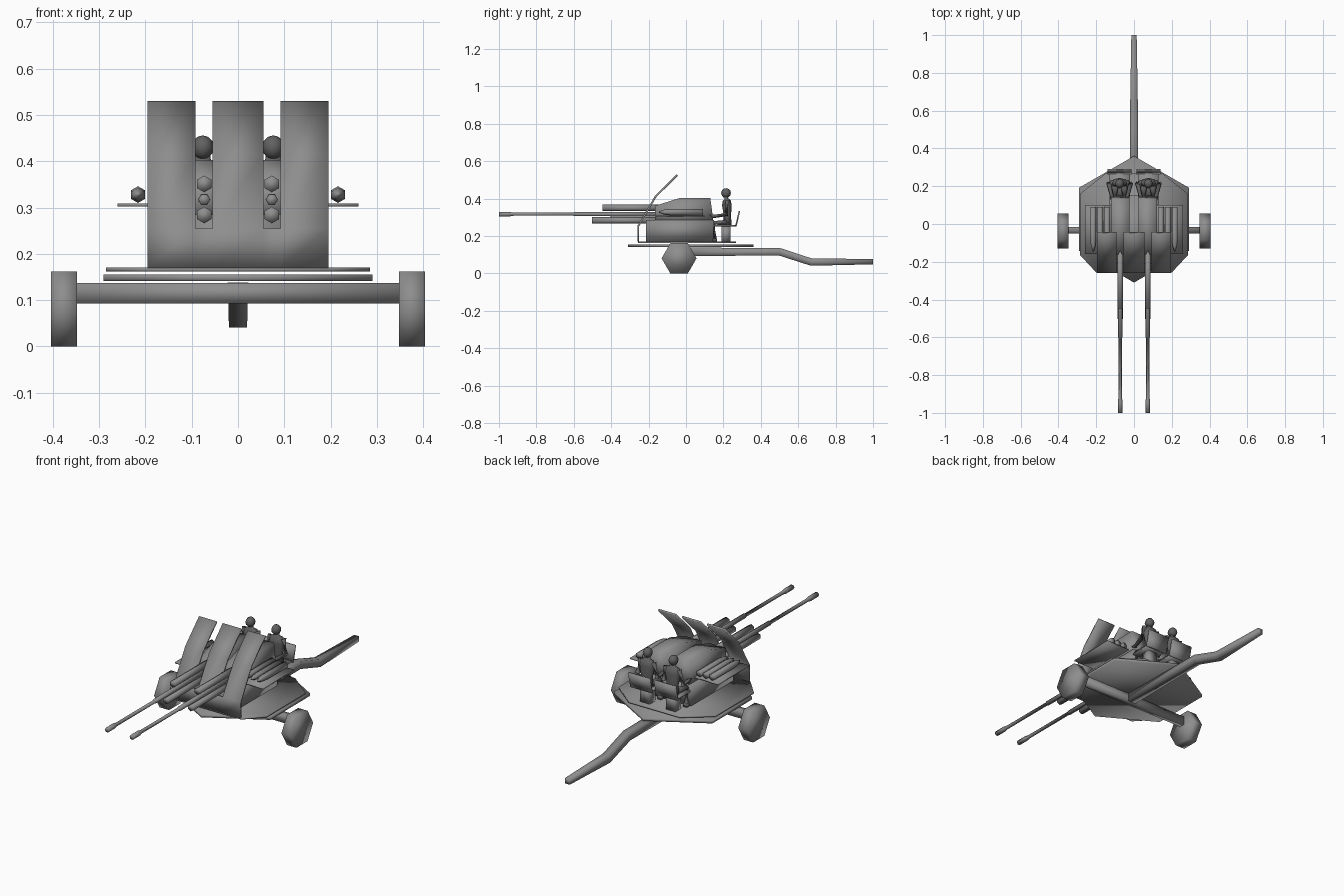
import bpy, bmesh, math
from mathutils import Vector

if "Cube" in bpy.data.objects:
    bpy.data.objects.remove(bpy.data.objects["Cube"])

def paint(name, value):
    m = bpy.data.materials.new(name)
    m.diffuse_color = (value, value, value, 1)
    m.use_nodes = True
    m.node_tree.nodes["Principled BSDF"].inputs["Base Color"].default_value = m.diffuse_color
    return m

STEEL = paint("dark_steel", 0.27)
UNIFORM = paint("dark_uniform", 0.12)

def finish(name, bm):
    """Smooth-shaded object, dark steel or uniform cloth."""
    bmesh.ops.recalc_face_normals(bm, faces=bm.faces)
    me = bpy.data.meshes.new(name)
    for f in bm.faces:
        f.smooth = True
    bm.to_mesh(me)
    bm.free()
    me.materials.append(UNIFORM if name.startswith("crew") else STEEL)
    ob = bpy.data.objects.new(name, me)
    bpy.context.collection.objects.link(ob)
    return ob

def prism(name, pts, lo, hi, axis='z'):
    """Extrude an outline: (x, y) along z, or (y, z) along x."""
    bm = bmesh.new()
    place = (lambda p, h: (p[0], p[1], h)) if axis == 'z' else (lambda p, h: (h, p[0], p[1]))
    a = [bm.verts.new(place(p, lo)) for p in pts]
    b = [bm.verts.new(place(p, hi)) for p in pts]
    bm.faces.new(a)
    bm.faces.new(b)
    n = len(pts)
    for i in range(n):
        bm.faces.new((a[i], a[(i + 1) % n], b[(i + 1) % n], b[i]))
    return finish(name, bm)

def box(name, x0, x1, y0, y1, z0, z1):
    return prism(name, [(x0, y0), (x1, y0), (x1, y1), (x0, y1)], z0, z1)

def tube(name, path, sides=6, turn=0.0):
    """Loft rings along a path of ((x, y, z), radius)."""
    bm = bmesh.new()
    pts = [Vector(p) for p, r in path]
    rings = []
    for i, (p, r) in enumerate(path):
        d = pts[min(i + 1, len(pts) - 1)] - pts[max(i - 1, 0)]
        d.normalize()
        ref = Vector((0, 0, 1)) if abs(d.z) < 0.8 else Vector((0, 1, 0))
        u = d.cross(ref).normalized()
        v = u.cross(d)
        rings.append([bm.verts.new(pts[i] + r * (math.cos(t) * u + math.sin(t) * v))
                      for t in (turn + k * math.tau / sides for k in range(sides))])
    bm.faces.new(rings[0])
    bm.faces.new(rings[-1])
    for a, b in zip(rings, rings[1:]):
        for k in range(sides):
            bm.faces.new((a[k], a[(k + 1) % sides], b[(k + 1) % sides], b[k]))
    return finish(name, bm)

# carriage: wheels, axle, square tow bar
for s in (-1, 1):
    tube("wheel", [((s * 0.348, -0.037, 0.081), 0.0935), ((s * 0.404, -0.037, 0.081), 0.0935)])
box("axle", -0.35, 0.35, -0.049, -0.017, 0.093, 0.137)
tube("tow_bar", [((0, -0.03, 0.116), 0.0315), ((0, 0.5, 0.116), 0.029),
                 ((0, 0.67, 0.061), 0.028), ((0, 1.0, 0.063), 0.02)], 4, math.pi / 4)

# platform: hexagonal base and turntable deck
hexagon = [(0.335 * math.sin(k * math.pi / 3), 0.025 + 0.335 * math.cos(k * math.pi / 3)) for k in range(6)]
prism("platform_base", hexagon, 0.141, 0.155)
half = [(0.2, -0.257), (0.285, -0.165), (0.285, 0.16), (0.15, 0.268)]
prism("deck", half + [(-x, y) for x, y in half[::-1]], 0.162, 0.17)

# shield: one bent sheet, slotted above the apron
line = [(-0.26, 0.17), (-0.26, 0.255), (-0.166, 0.415), (-0.05, 0.53)]
cuts = [-0.195, -0.092, -0.055, 0.055, 0.092, 0.195]
bm = bmesh.new()
grid = [[bm.verts.new((x, y, z)) for x in cuts] for y, z in line]
for j in range(3):
    for i in range(5):
        if j == 0 or i % 2 == 0:
            bm.faces.new((grid[j][i], grid[j][i + 1], grid[j + 1][i + 1], grid[j + 1][i]))
shield = finish("shield", bm)
if shield.data.polygons[0].normal.y > 0:
    shield.data.flip_normals()
solid = shield.modifiers.new("thickness", 'SOLIDIFY')
solid.thickness = 0.01
solid.offset = -1

# mount and receivers
prism("mount_body", [(-0.213, 0.172), (0.145, 0.172), (0.15, 0.285), (-0.213, 0.285)], -0.13, 0.13, 'x')

for s in (-1, 1):
    gx = s * 0.073
    prism("receiver", [(-0.165, 0.27), (0.148, 0.27), (0.13, 0.403), (-0.035, 0.403), (-0.165, 0.362)],
          s * 0.025, s * 0.122, 'x')

    # barrel with flared muzzle, upper and lower recoil tubes
    tube("barrel", [((gx, y, 0.317), r) for y, r in
                    ((-0.1, 0.014), (-0.6, 0.012), (-0.601, 0.009), (-0.92, 0.009), (-0.94, 0.013), (-1.0, 0.013))])
    for z, y in ((0.351, -0.447), (0.284, -0.503)):
        tube("recoil_tube", [((gx, -0.1, z), 0.018), ((gx, y, z), 0.018)], 6, math.pi / 6)

    # side tray with pointed rounds
    box("ammo_tray", s * 0.11, s * 0.26, -0.16, 0.1, 0.302, 0.309)
    for k in range(3):
        rx = s * (0.216 - 0.037 * k)
        tube("round", [((rx, y, 0.328), r) for y, r in
                       ((0.09, 0.018), (-0.08, 0.018), (-0.115, 0.014), (-0.145, 0.003))], 6, math.pi / 6)

    # seat
    cx = s * 0.076
    box("seat_post", cx - 0.028, cx + 0.028, 0.19, 0.238, 0.168, 0.25)
    box("seat_pan", cx - 0.055, cx + 0.055, 0.15, 0.268, 0.25, 0.259)
    prism("seat_back", [(0.262, 0.25), (0.27, 0.25), (0.29, 0.335), (0.282, 0.335)], cx - 0.064, cx + 0.064, 'x')

    # seated crew figure
    torso = [((cx, 0.222, 0.258), 0.029), ((cx, 0.222, 0.31), 0.026), ((cx, 0.218, 0.365), 0.034),
             ((cx, 0.216, 0.39), 0.029), ((cx, 0.215, 0.4), 0.013), ((cx, 0.213, 0.415), 0.012)]
    ob = tube("crew_torso", torso, 8)
    for v in ob.data.vertices:
        v.co.x = cx + (v.co.x - cx) * 1.35
        v.co.y = 0.22 + (v.co.y - 0.22) * 0.75
    bm = bmesh.new()
    bmesh.ops.create_uvsphere(bm, u_segments=8, v_segments=6, radius=1)
    for v in bm.verts:
        v.co = (cx + v.co.x * 0.024, 0.214 + v.co.y * 0.026, 0.43 + v.co.z * 0.026)
    finish("crew_head", bm)
    for t in (-1, 1):
        tube("crew_arm", [((cx + t * 0.04, 0.22, 0.388), 0.014), ((cx + t * 0.058, 0.215, 0.315), 0.013),
                          ((cx + t * 0.042, 0.15, 0.305), 0.01), ((cx + t * 0.038, 0.125, 0.312), 0.008)])
        tube("crew_leg", [((cx + t * 0.018, 0.225, 0.272), 0.018), ((cx + t * 0.032, 0.145, 0.27), 0.015),
                          ((cx + t * 0.034, 0.155, 0.185), 0.011)])
        box("crew_boot", cx + t * 0.034 - 0.011, cx + t * 0.034 + 0.011, 0.12, 0.166, 0.17, 0.188)
